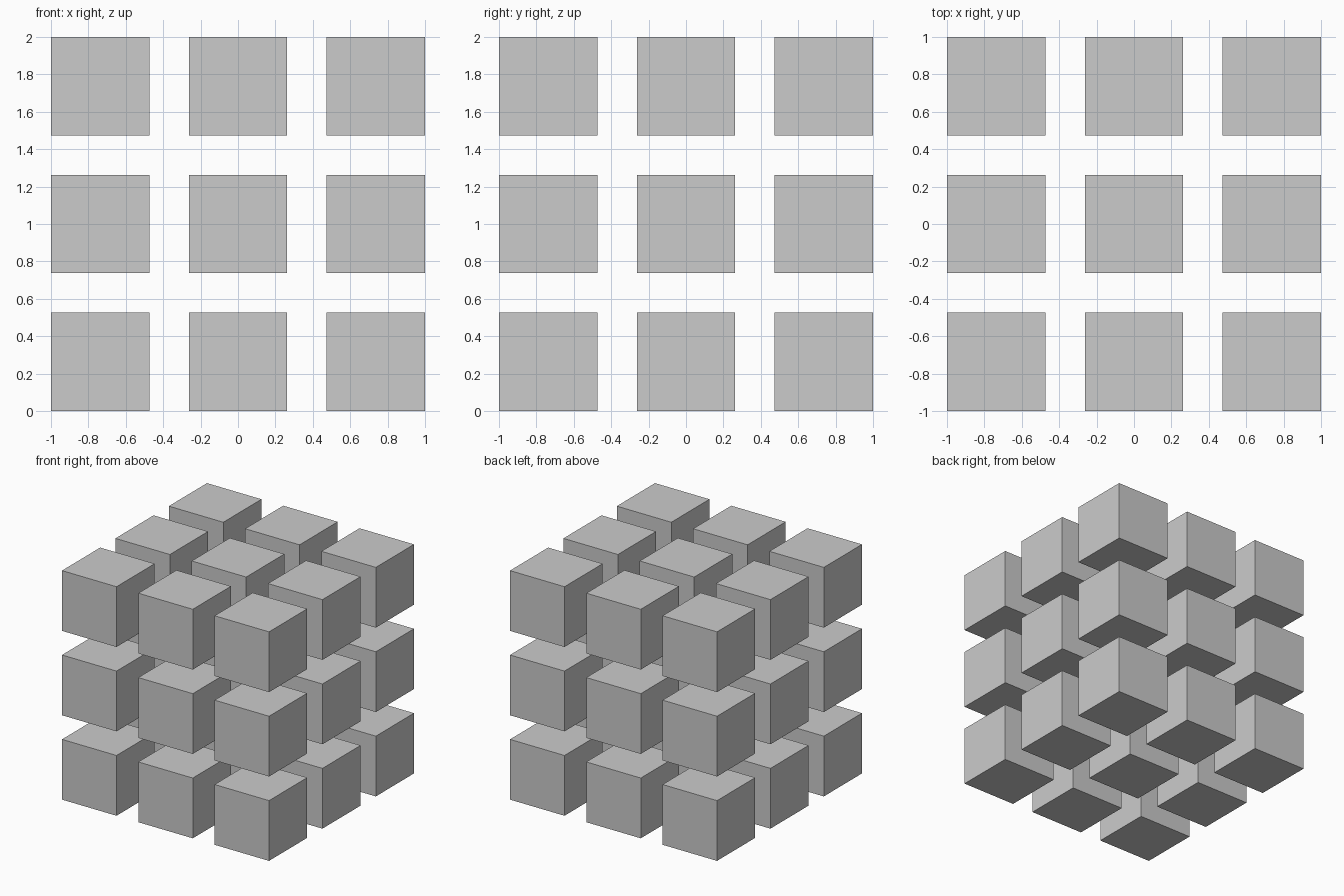
import bpy
from itertools import product

if "Cube" in bpy.data.objects:
    bpy.data.objects.remove(bpy.data.objects["Cube"])

SIDE = 2 / 3.8        # edge length of one cube
STEP = SIDE * 1.4     # distance between cube centres

# 3 x 3 x 3 lattice of separate cubes
for i, j, k in product(range(3), repeat=3):
    bpy.ops.mesh.primitive_cube_add(
        size=SIDE,
        location=((i - 1) * STEP, (j - 1) * STEP, SIDE / 2 + k * STEP))
    bpy.context.object.name = f"cube_column{i + 1}_row{j + 1}_layer{k + 1}"
